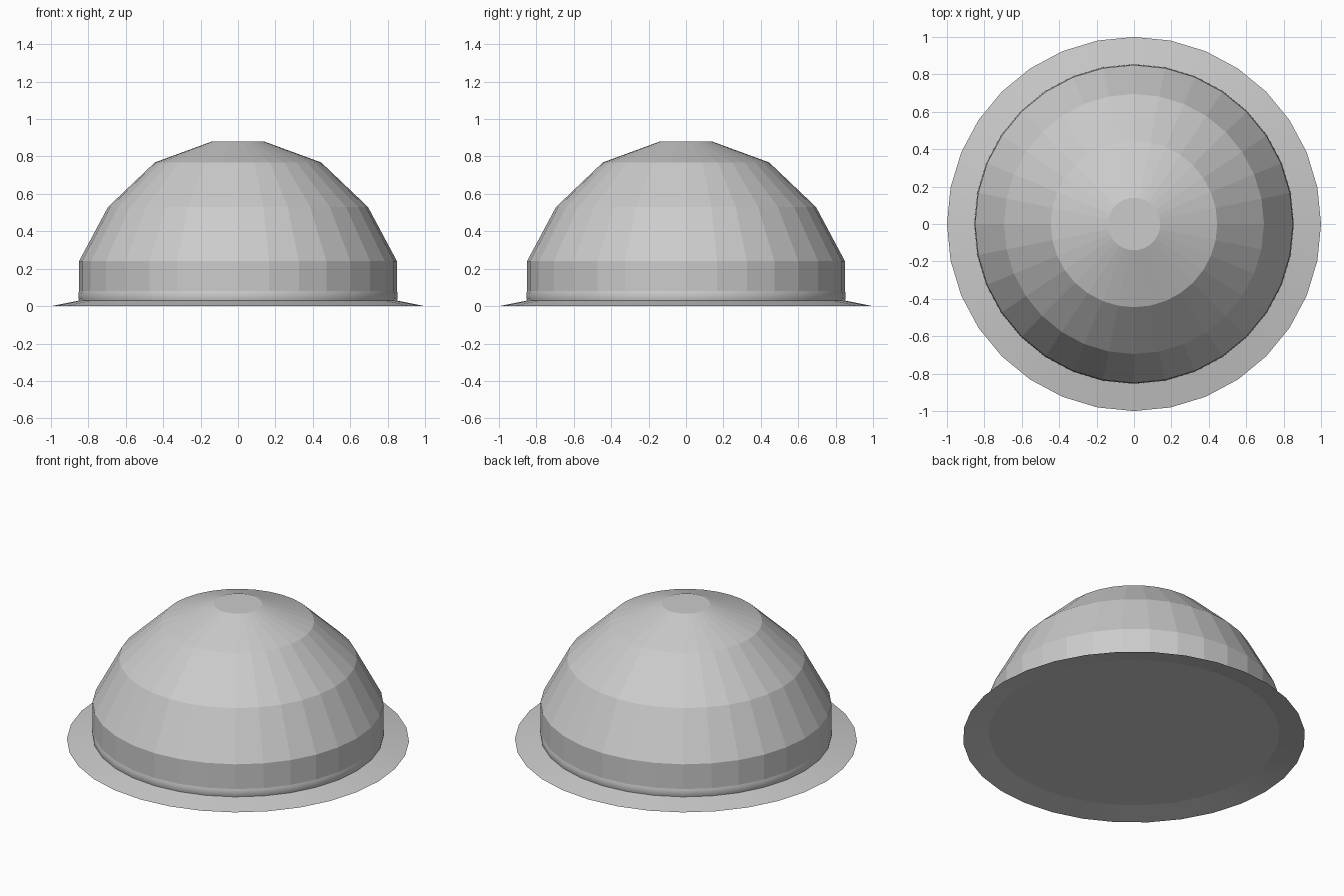
import bpy, bmesh, math

if "Cube" in bpy.data.objects:
    bpy.data.objects.remove(bpy.data.objects["Cube"])

SIDES = 32


def lathe(name, profile, cap_start=False, cap_end=False, smooth=False):
    """Revolve (radius, z) points around the z axis, with optional flat caps."""
    bm = bmesh.new()
    rings = []
    for r, z in profile:
        rings.append([bm.verts.new((r * math.cos(math.tau * i / SIDES),
                                    r * math.sin(math.tau * i / SIDES), z))
                      for i in range(SIDES)])
    for a, b in zip(rings, rings[1:]):
        for i in range(SIDES):
            j = (i + 1) % SIDES
            bm.faces.new((a[i], a[j], b[j], b[i])).smooth = smooth
    if cap_start:
        bm.faces.new(rings[0][::-1])
    if cap_end:
        bm.faces.new(rings[-1])
    mesh = bpy.data.meshes.new(name)
    bm.to_mesh(mesh)
    bm.free()
    obj = bpy.data.objects.new(name, mesh)
    bpy.context.collection.objects.link(obj)
    return obj


# Faceted dome with straight lower wall and flat top
lathe("dome", [(0.85, 0.08), (0.85, 0.24), (0.695, 0.53), (0.445, 0.768), (0.14, 0.88)],
      cap_end=True)

# Smooth band joining the dome to the flange, with the recessed underside
lathe("base_band", [(0.85, 0.03), (0.853, 0.042), (0.854, 0.055), (0.853, 0.068), (0.85, 0.08)],
      cap_start=True, smooth=True)

# Thin sloping flange
lathe("flange", [(1.0, 0.0), (0.85, 0.03)], smooth=True)
